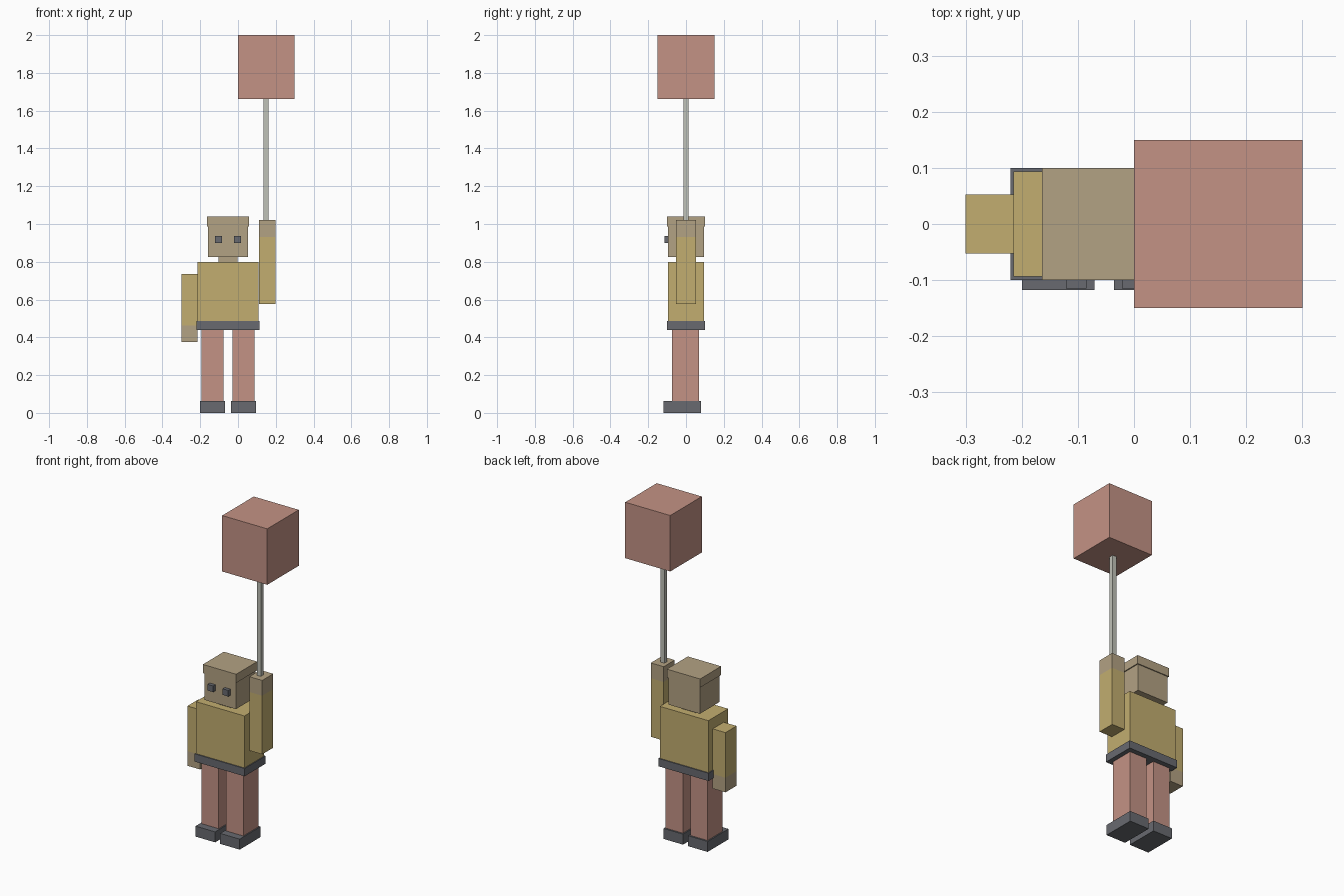
import bpy
import bmesh
from mathutils import Vector

cube = bpy.data.objects.get("Cube")
if cube:
    bpy.data.objects.remove(cube, do_unlink=True)


def material(name, rgb):
    mat = bpy.data.materials.new(name)
    mat.use_nodes = True
    color = (*rgb, 1)
    mat.diffuse_color = color
    mat.node_tree.nodes["Principled BSDF"].inputs["Base Color"].default_value = color
    return mat


pink = material("dusty_pink", (0.55, 0.29, 0.235))
yellow = material("mustard", (0.54, 0.42, 0.16))
tan = material("tan_skin", (0.45, 0.36, 0.227))
dark = material("dark_grey", (0.138, 0.144, 0.162))
silver = material("pale_grey", (0.53, 0.54, 0.48))


def box(name, x, y, z, mat, cut=None, top_mat=None):
    """Box between (min, max) pairs; an optional cut height gives a second colour above."""
    bm = bmesh.new()
    bmesh.ops.create_cube(bm, size=1)
    low, high = (Vector(corner) for corner in zip(x, y, z))
    size, middle = high - low, (low + high) / 2
    for v in bm.verts:
        v.co = v.co * size + middle
    if cut is not None:
        geom = bm.verts[:] + bm.edges[:] + bm.faces[:]
        bmesh.ops.bisect_plane(bm, geom=geom, plane_co=(0, 0, cut), plane_no=(0, 0, 1))
        for face in bm.faces:
            face.material_index = int(face.calc_center_median().z > cut)
    mesh = bpy.data.meshes.new(name)
    mesh.materials.append(mat)
    if top_mat:
        mesh.materials.append(top_mat)
    bm.to_mesh(mesh)
    bm.free()
    obj = bpy.data.objects.new(name, mesh)
    bpy.context.collection.objects.link(obj)
    return obj


def around(center, width):
    return center - width / 2, center + width / 2


# Body axis sits off centre because of the raised block
AXIS = -0.053

# Shoes, legs and eyes in pairs
for side, s in (("right", -1), ("left", 1)):
    leg_x = AXIS + s * 0.082
    box(f"{side}_shoe", around(leg_x, 0.13), (-0.118, 0.08), (0, 0.063), dark)
    box(f"{side}_leg", around(leg_x, 0.115), (-0.073, 0.07), (0.063, 0.44), pink)
    box(f"{side}_eye", around(AXIS + s * 0.05, 0.037), (-0.115, -0.09), (0.9, 0.937), dark)

# Belt, torso and head
box("belt", around(AXIS, 0.334), around(0, 0.2), (0.44, 0.487), dark)
box("torso", around(AXIS, 0.323), around(0, 0.188), (0.487, 0.8), yellow)
box("neck", around(AXIS, 0.1), around(0, 0.1), (0.8, 0.826), tan)
box("head", around(AXIS, 0.21), around(0, 0.188), (0.826, 0.99), tan)
box("hair", around(AXIS, 0.222), around(0, 0.2), (0.988, 1.04), tan)

# Lowered and raised arms, hands coloured by height
box("right_arm", (-0.3, -0.215), around(0, 0.105), (0.375, 0.735), tan, 0.463, yellow)
box("left_arm", (0.112, 0.198), around(0, 0.105), (0.577, 1.022), yellow, 0.93, tan)

# Hammer held overhead
box("hammer_handle", around(0.148, 0.027), around(0, 0.027), (1.022, 1.663), silver)
box("hammer_block", (0, 0.3), around(0, 0.3), (1.663, 2), pink)
